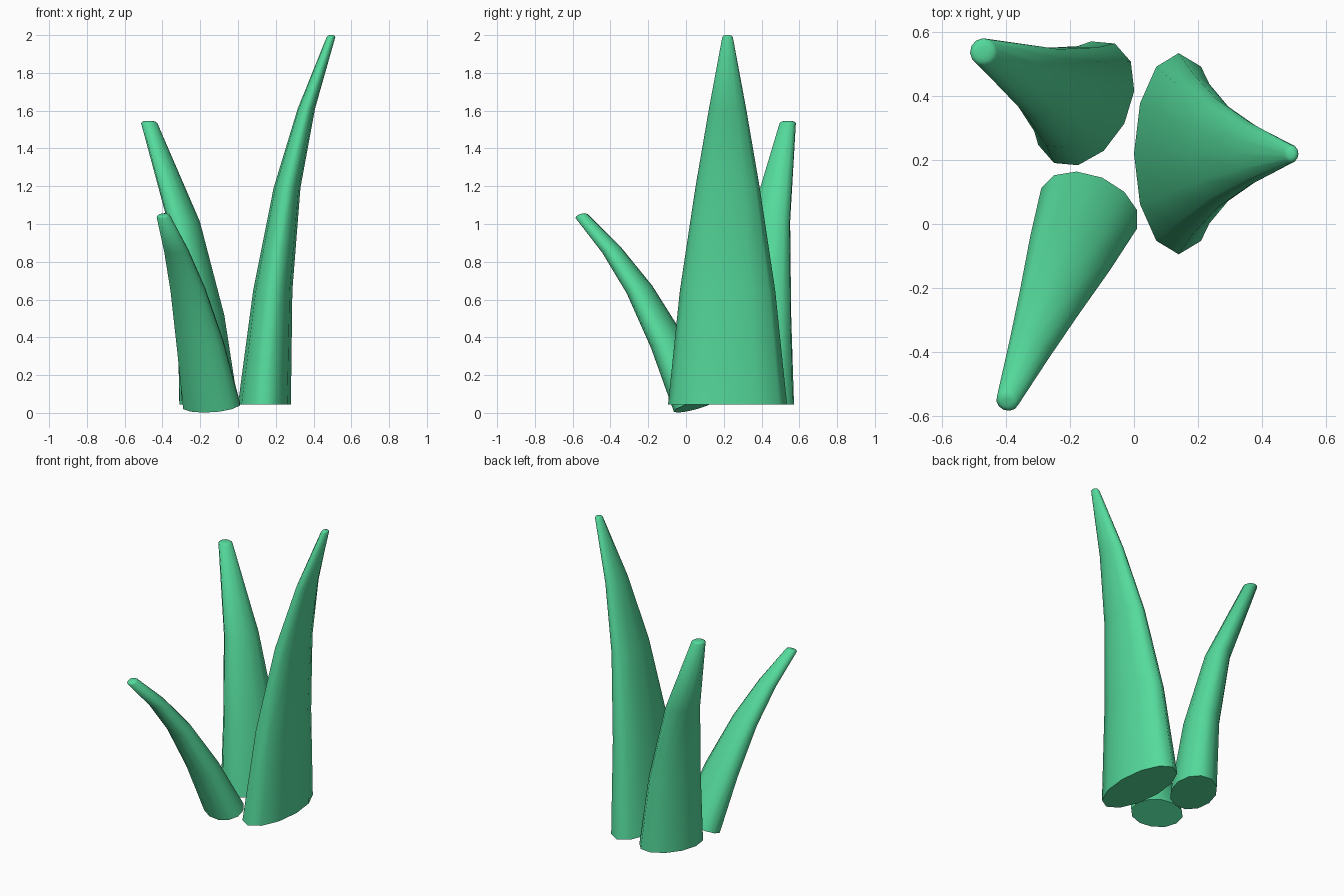
import bpy, bmesh, math
from mathutils import Matrix

if "Cube" in bpy.data.objects:
    bpy.data.objects.remove(bpy.data.objects["Cube"])

SIDES = 12
green = bpy.data.materials.new("leaf_green")
green.diffuse_color = (0.09, 0.70, 0.33, 1)
green.use_nodes = True
green.node_tree.nodes["Principled BSDF"].inputs["Base Color"].default_value = green.diffuse_color


def leaf(name, base, heading, tilt, length, reach, base_r, tip_r, steps):
    """Tapered oval tube that bends outward along its heading; steps = (height, bend) fractions."""
    rings = []
    for h, bend in steps:
        rx = base_r[0] + (tip_r[0] - base_r[0]) * h
        ry = base_r[1] + (tip_r[1] - base_r[1]) * h ** 1.3
        rings.append((reach * bend, length * h, rx, ry))
    # small rounded tip
    rings.append((reach + 0.002, length + 0.008, tip_r[0] * 0.75, tip_r[1] * 0.75))
    rings.append((reach + 0.003, length + 0.011, tip_r[0] * 0.4, tip_r[1] * 0.4))

    bm = bmesh.new()
    loops = []
    for cx, z, rx, ry in rings:
        loops.append([bm.verts.new((cx + rx * math.cos(a), ry * math.sin(a), z))
                      for a in (2 * math.pi * i / SIDES for i in range(SIDES))])
    for lo, hi in zip(loops, loops[1:]):
        for i in range(SIDES):
            j = (i + 1) % SIDES
            bm.faces.new((lo[i], lo[j], hi[j], hi[i]))
    bm.faces.new(loops[-1])
    bottom = bm.faces.new(loops[0][::-1])
    for f in bm.faces:
        f.smooth = True
    bottom.smooth = False
    for e in bottom.edges:
        e.smooth = False
    bm.transform(Matrix.Translation(base)
                 @ Matrix.Rotation(math.radians(heading), 4, 'Z')
                 @ Matrix.Rotation(math.radians(tilt), 4, 'Y'))
    mesh = bpy.data.meshes.new(name)
    bm.to_mesh(mesh)
    bm.free()
    mesh.materials.append(green)
    obj = bpy.data.objects.new(name, mesh)
    bpy.context.collection.objects.link(obj)
    return obj


five = [(0, 0), (0.31, 0.125), (0.59, 0.34), (0.805, 0.63), (1, 1)]
four = [(0, 0), (0.317, 0.13), (0.65, 0.42), (1, 1)]

# tall leaf on the right
leaf("tall_leaf", (0.14, 0.22, 0.045), 0, 0, 1.944, 0.352,
     (0.14, 0.315), (0.023, 0.028), five)
# middle leaf at the back left
leaf("middle_leaf", (-0.155, 0.378, 0.045), 153, 0, 1.49, 0.354,
     (0.14, 0.21), (0.043, 0.043), four)
# short leaf tipped toward the front left
leaf("short_leaf", (-0.14, 0.05, 0.039), 247, 20, 1.166, 0.272,
     (0.11, 0.163), (0.034, 0.036), five)
